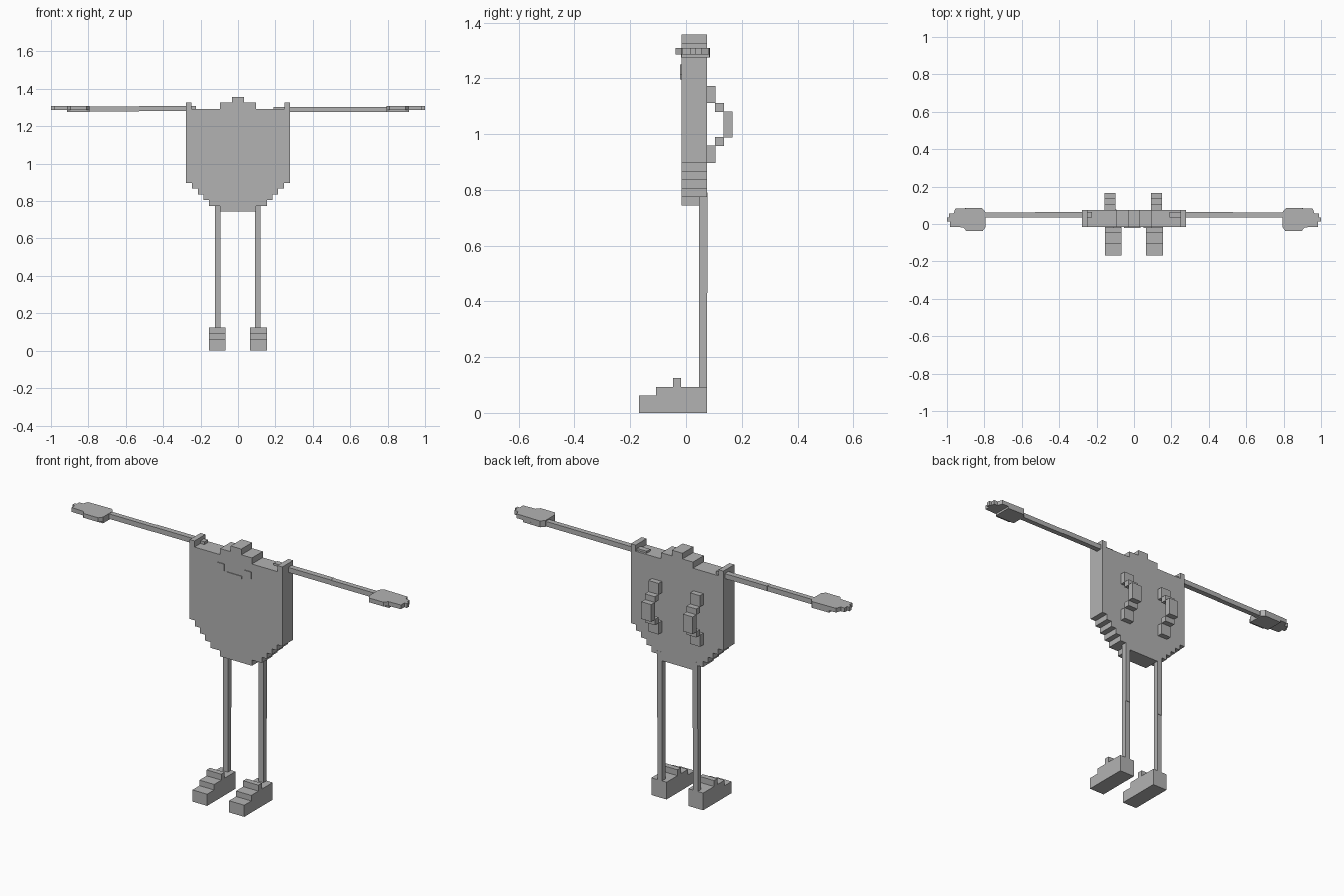
import bpy
import bmesh

grey = bpy.data.materials.new("plain grey")
grey.diffuse_color = (0.45, 0.45, 0.45, 1)


def finish(name, bm):
    bmesh.ops.recalc_face_normals(bm, faces=bm.faces[:])
    mesh = bpy.data.meshes.new(name)
    bm.to_mesh(mesh)
    bm.free()
    mesh.materials.append(grey)
    ob = bpy.data.objects.new(name, mesh)
    bpy.context.collection.objects.link(ob)
    return ob


def add_prism(bm, outline, lo, hi, axis):
    """Extrude a 2D outline between lo and hi along the given axis."""
    def put(p, h):
        co = list(p)
        co.insert(axis, h)
        return bm.verts.new(co)
    a = [put(p, lo) for p in outline]
    b = [put(p, hi) for p in outline]
    bm.faces.new(a)
    bm.faces.new(b[::-1])
    for i in range(len(a)):
        j = (i + 1) % len(a)
        bm.faces.new((a[i], a[j], b[j], b[i]))


def prism(name, outline, lo, hi, axis):
    bm = bmesh.new()
    add_prism(bm, outline, lo, hi, axis)
    return finish(name, bm)


def boxes(name, *bounds):
    """Each bound is x0, x1, y0, y1, z0, z1."""
    bm = bmesh.new()
    for x0, x1, y0, y1, z0, z1 in bounds:
        add_prism(bm, [(x0, y0), (x1, y0), (x1, y1), (x0, y1)], z0, z1, 2)
    return finish(name, bm)


# Body: stepped shield outline, mirrored left to right
half = [(0.032, 1.357), (0.032, 1.326), (0.095, 1.326), (0.095, 1.293),
        (0.248, 1.293), (0.248, 1.326), (0.277, 1.326), (0.277, 0.897),
        (0.246, 0.897), (0.246, 0.866), (0.215, 0.866), (0.215, 0.836),
        (0.184, 0.836), (0.184, 0.805), (0.154, 0.805), (0.154, 0.774),
        (0.095, 0.774), (0.095, 0.743)]
body = half + [(-x, z) for x, z in reversed(half)]
prism("body", body, -0.017, 0.076, 1)

# Face: thin plates on the front
boxes("eyes", (-0.112, -0.070, -0.021, -0.016, 1.212, 1.25),
      (0.051, 0.093, -0.021, -0.016, 1.212, 1.25))
boxes("mouth", (-0.054, 0.036, -0.021, -0.016, 1.196, 1.212))

# Hand outline seen from above, and the lower palm slab
hand = [(0.795, 0.065), (0.813, 0.086), (0.955, 0.083), (0.965, 0.056),
        (0.988, 0.056), (0.988, 0.034), (1.0, 0.034), (1.0, 0.014),
        (0.985, 0.014), (0.985, -0.015), (0.912, -0.018), (0.896, -0.038),
        (0.81, -0.038), (0.795, -0.018)]
palm = [(0.795, 0.065), (0.813, 0.086), (0.915, 0.084), (0.915, -0.017),
        (0.795, -0.018)]

for side, s in (("left", -1), ("right", 1)):
    # Arms: two sections, the inner ends showing above the shoulders
    inner, low, top = (0.225, 1.281, 1.308) if s < 0 else (0.19, 1.277, 1.304)
    boxes(side + "_arm",
          (*sorted((s * inner, s * 0.53)), 0.034, 0.064, low, top),
          (*sorted((s * 0.53, s * 0.80)), 0.034, 0.062, low - 0.001, top - 0.001))
    prism(side + "_hand", [(s * x, y) for x, y in hand], 1.286, 1.309, 2)
    prism(side + "_palm", [(s * x, y) for x, y in palm], 1.275, 1.287, 2)

    # Legs: two sections
    x0, x1 = (-0.123, -0.094) if s < 0 else (0.091, 0.119)
    boxes(side + "_leg", (x0, x1, 0.047, 0.075, 0.09, 0.43),
          (x0, x1, 0.047, 0.077, 0.43, 0.79))

    # Stepped shoe
    f0, f1 = (-0.155, -0.067) if s < 0 else (0.064, 0.155)
    shoe = [(-0.168, 0), (0.075, 0), (0.075, 0.093), (-0.018, 0.093),
            (-0.018, 0.125), (-0.047, 0.125), (-0.047, 0.093),
            (-0.108, 0.093), (-0.108, 0.063), (-0.168, 0.063)]
    prism(side + "_shoe", shoe, f0, f1, 0)

    # Stepped loop on the back
    w0, w1 = (-0.157, -0.098) if s < 0 else (0.091, 0.151)
    loop = [(0.074, 0.105, 1.111, 1.172), (0.104, 0.136, 1.08, 1.112),
            (0.135, 0.167, 0.988, 1.081), (0.104, 0.136, 0.958, 0.989),
            (0.074, 0.105, 0.896, 0.959)]
    boxes(side + "_back_loop", *[(w0, w1, *b) for b in loop])
